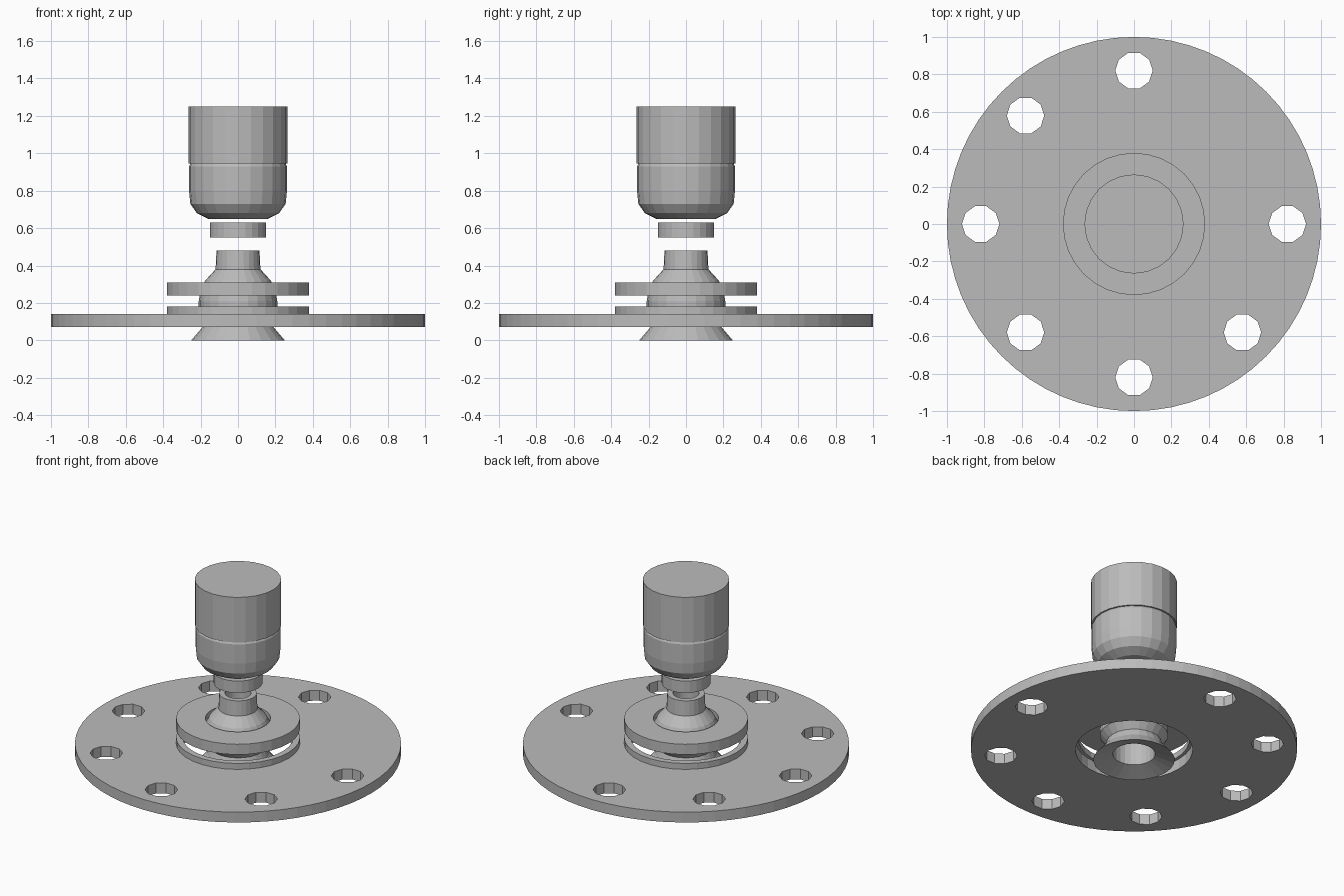
import bpy, bmesh, math

cube = bpy.data.objects.get("Cube")
if cube:
    bpy.data.objects.remove(cube)

grey = bpy.data.materials.new("plain grey")
grey.use_nodes = True
colour = (0.5, 0.5, 0.5, 1)
grey.diffuse_color = colour
grey.node_tree.nodes["Principled BSDF"].inputs["Base Color"].default_value = colour


def finish(bm, name):
    bmesh.ops.recalc_face_normals(bm, faces=bm.faces)
    mesh = bpy.data.meshes.new(name)
    bm.to_mesh(mesh)
    bm.free()
    mesh.materials.append(grey)
    obj = bpy.data.objects.new(name, mesh)
    bpy.context.collection.objects.link(obj)
    return obj


def circle(bm, radius, z, sides, x=0, y=0):
    step = math.tau / sides
    return [bm.verts.new((x + radius * math.cos(i * step),
                          y + radius * math.sin(i * step), z)) for i in range(sides)]


def lathe(name, profile, sides=24, closed=False):
    """Turn a (radius, height) profile; cap its ends, or join them if closed."""
    bm = bmesh.new()
    rings = [circle(bm, r, z, sides) for r, z in profile]
    pairs = list(zip(rings, rings[1:]))
    if closed:
        pairs.append((rings[-1], rings[0]))
    else:
        bm.faces.new(rings[0])
        bm.faces.new(rings[-1])
    for low, high in pairs:
        for i in range(sides):
            j = (i + 1) % sides
            bm.faces.new((low[i], low[j], high[j], high[i]))
    return finish(bm, name)


def ring(name, inner, outer, bottom, top, sides=32):
    return lathe(name, [(inner, bottom), (outer, bottom), (outer, top), (inner, top)],
                 sides, closed=True)


# Base plate with a centre opening and seven bolt holes
bm = bmesh.new()
loops = [circle(bm, 1, 0.07, 64), circle(bm, 0.36, 0.07, 32)]
for k in range(8):
    if k != 1:
        a = k * math.tau / 8
        loops.append(circle(bm, 0.1, 0.07, 10, 0.82 * math.cos(a), 0.82 * math.sin(a)))
edges = [bm.edges.new((a, b)) for loop in loops for a, b in zip(loop, loop[1:] + loop[:1])]
bmesh.ops.triangle_fill(bm, edges=edges, use_beauty=True)
raised = bmesh.ops.extrude_face_region(bm, geom=bm.faces[:], use_keep_orig=True)
verts = [g for g in raised["geom"] if isinstance(g, bmesh.types.BMVert)]
bmesh.ops.translate(bm, verts=verts, vec=(0, 0, 0.07))
finish(bm, "base_plate")

# Retaining rings above the plate
ring("lower_collar", 0.34, 0.38, 0.14, 0.18)
ring("upper_washer", 0.2, 0.38, 0.24, 0.31)

# Hollow swivel stem with a flared foot and a rounded shoulder
lathe("swivel_stem", [
    (0.13, 0.04), (0.25, 0), (0.19, 0.07), (0.17, 0.12), (0.21, 0.17),
    (0.21, 0.21), (0.2, 0.27), (0.175, 0.32), (0.12, 0.38), (0.115, 0.48),
    (0.08, 0.48), (0.08, 0.3), (0.13, 0.2)], closed=True)

# Neck ring, cup and cylinder head
ring("neck_ring", 0.1, 0.15, 0.55, 0.63, 24)
lathe("lower_cup", [(0.16, 0.65), (0.22, 0.68), (0.255, 0.73),
                    (0.262, 0.8), (0.262, 0.93), (0.255, 0.945)])
lathe("cylinder_head", [(0.265, 0.945), (0.265, 1.25)])
